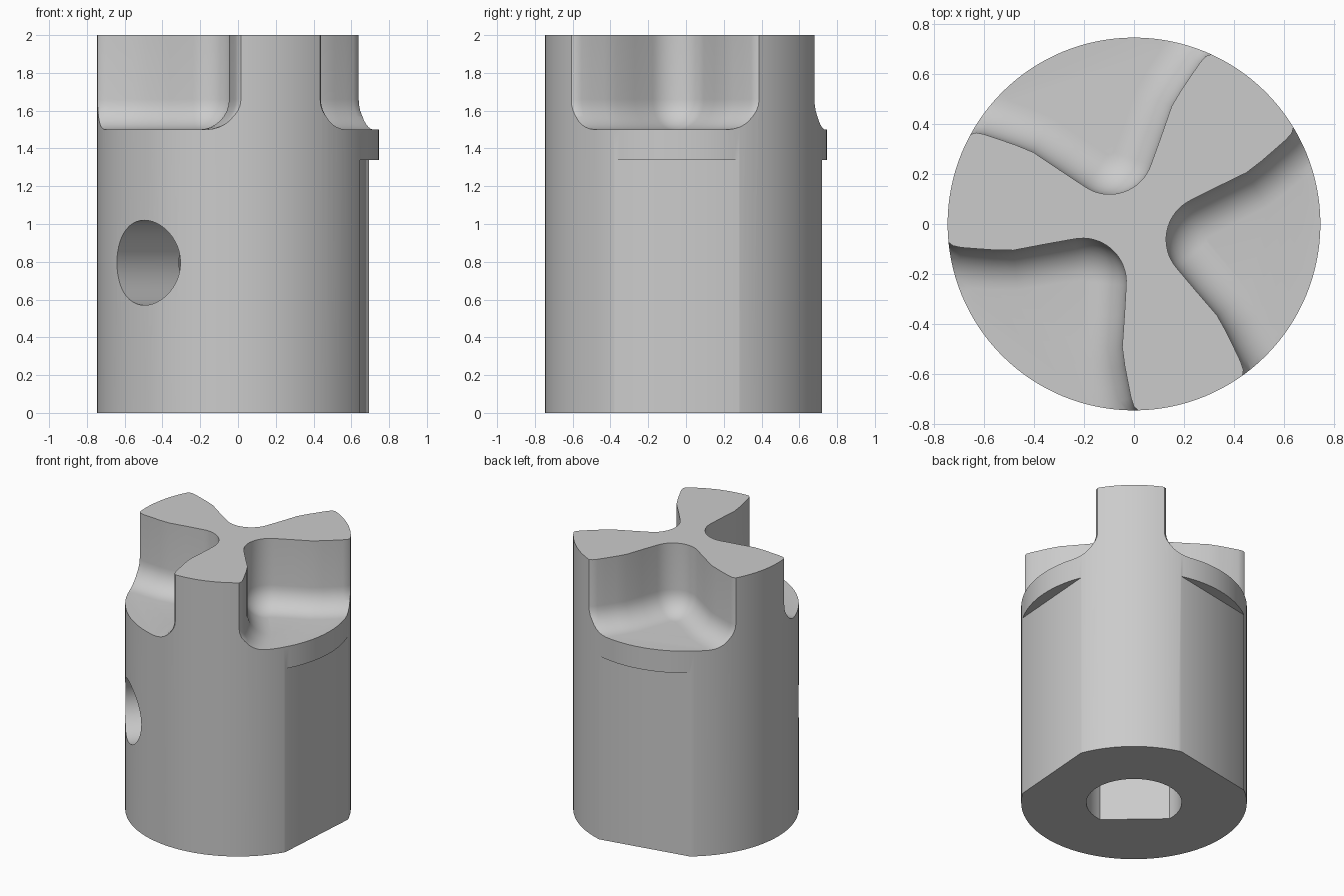
import bpy, bmesh, math
from mathutils import Vector, Matrix

RADIUS, HEIGHT = 0.747, 2.0
FLOOR, FILLET = 1.5, 0.16
AXIS = math.radians(228.4)      # direction of the screw hole

default = bpy.data.objects.get("Cube")
if default:
    bpy.data.objects.remove(default)


def prism(name, layers, turn=0.0):
    """Closed solid through stacked loops of (x, y, z) points."""
    bm = bmesh.new()
    rings = [[bm.verts.new(p) for p in loop] for loop in layers]
    for a, b in zip(rings, rings[1:]):
        for i in range(len(a)):
            j = (i + 1) % len(a)
            bm.faces.new((a[i], a[j], b[j], b[i]))
    bm.faces.new(rings[0][::-1])
    bm.faces.new(rings[-1])
    bmesh.ops.recalc_face_normals(bm, faces=bm.faces)
    bm.transform(Matrix.Rotation(turn, 4, "Z"))
    mesh = bpy.data.meshes.new(name)
    bm.to_mesh(mesh)
    bm.free()
    obj = bpy.data.objects.new(name, mesh)
    bpy.context.collection.objects.link(obj)
    return obj


def circle(radius, count, start=0.0, end=math.tau):
    step = (end - start) / count
    return [(radius * math.cos(start + step * i), radius * math.sin(start + step * i))
            for i in range(count)]


def extrude(name, outline, low, high, turn=0.0):
    return prism(name, [[(x, y, z) for x, y in outline] for z in (low, high)], turn)


def cut(target, cutter):
    cutter.hide_render = True
    mod = target.modifiers.new("cut", "BOOLEAN")
    mod.operation, mod.solver, mod.object = "DIFFERENCE", "EXACT", cutter
    bpy.context.view_layer.objects.active = target
    bpy.ops.object.modifier_apply(modifier=mod.name)
    bpy.data.objects.remove(cutter)


# Solid cylinder blank
body = extrude("jaw_coupling_body", circle(RADIUS, 128), 0, HEIGHT)

# Half outline of one pocket: round root, straight flank, flared rim
root, centre = 0.175, 0.31
half = []
for i in range(9):
    a = math.pi - math.radians(52.5) * i / 8
    half.append(Vector((centre + root * math.cos(a), root * math.sin(a))))
half += [Vector(p) for p in ((0.3, 0.215), (0.4, 0.292), (0.45, 0.35), (0.496, 0.41),
                             (0.53, 0.455), (0.547, 0.485), (0.548, 0.51),
                             (0.53, 0.545), (0.5, 0.62), (0.5, 0.9))]
inward = [Vector((1, 0))]
for before, after in zip(half, half[2:]):
    t = (after - before).normalized()
    inward.append(Vector((t.y, -t.x)))
inward.append(Vector((1, 0)))


def pocket_loop(offset, z):
    side = [p + n * offset for p, n in zip(half, inward)] + [Vector((1.2, 0.9))]
    return ([(p.x, p.y, z) for p in side] +
            [(p.x, -p.y, z) for p in reversed(side[1:])])


# Three pockets with filleted floors leave the three jaws
layers = []
for i in range(9):
    a = math.pi / 2 * i / 8
    layers.append(pocket_loop(FILLET * (1 - math.sin(a)), FLOOR + FILLET * (1 - math.cos(a))))
layers.append(pocket_loop(0, HEIGHT + 0.1))
for k in range(3):
    cut(body, prism("pocket_cutter", layers, AXIS + math.tau * k / 3))

# Two wrench flats below the collar
for mid in (-4.1, 100.9):
    outline = [(0.671, -1), (1.2, -1), (1.2, 1), (0.671, 1)]
    cut(body, extrude("flat_cutter", outline, -0.1, 1.34, math.radians(mid)))

# D-shaped shaft bore, its flat facing the screw hole
corner = math.acos(0.217 / 0.316)
cut(body, extrude("bore_cutter", circle(0.316, 48, corner, math.tau - corner)
                  + [(0.217, -0.316 * math.sin(corner))], -0.1, 1.2, AXIS))

# Radial screw hole into the bore
screw = prism("screw_cutter", [[(x, u, 0.795 + v) for u, v in circle(0.225, 48)]
                               for x in (0, 1)], AXIS)
cut(body, screw)

# Plain grey finish
grey = bpy.data.materials.new("plain_grey")
grey.use_nodes = True
colour = (0.6, 0.6, 0.6, 1)
grey.diffuse_color = colour
grey.node_tree.nodes["Principled BSDF"].inputs["Base Color"].default_value = colour
body.data.materials.clear()
body.data.materials.append(grey)

bpy.ops.object.select_all(action="DESELECT")
body.select_set(True)
bpy.context.view_layer.objects.active = body
bpy.ops.object.shade_smooth_by_angle(angle=math.radians(30))
